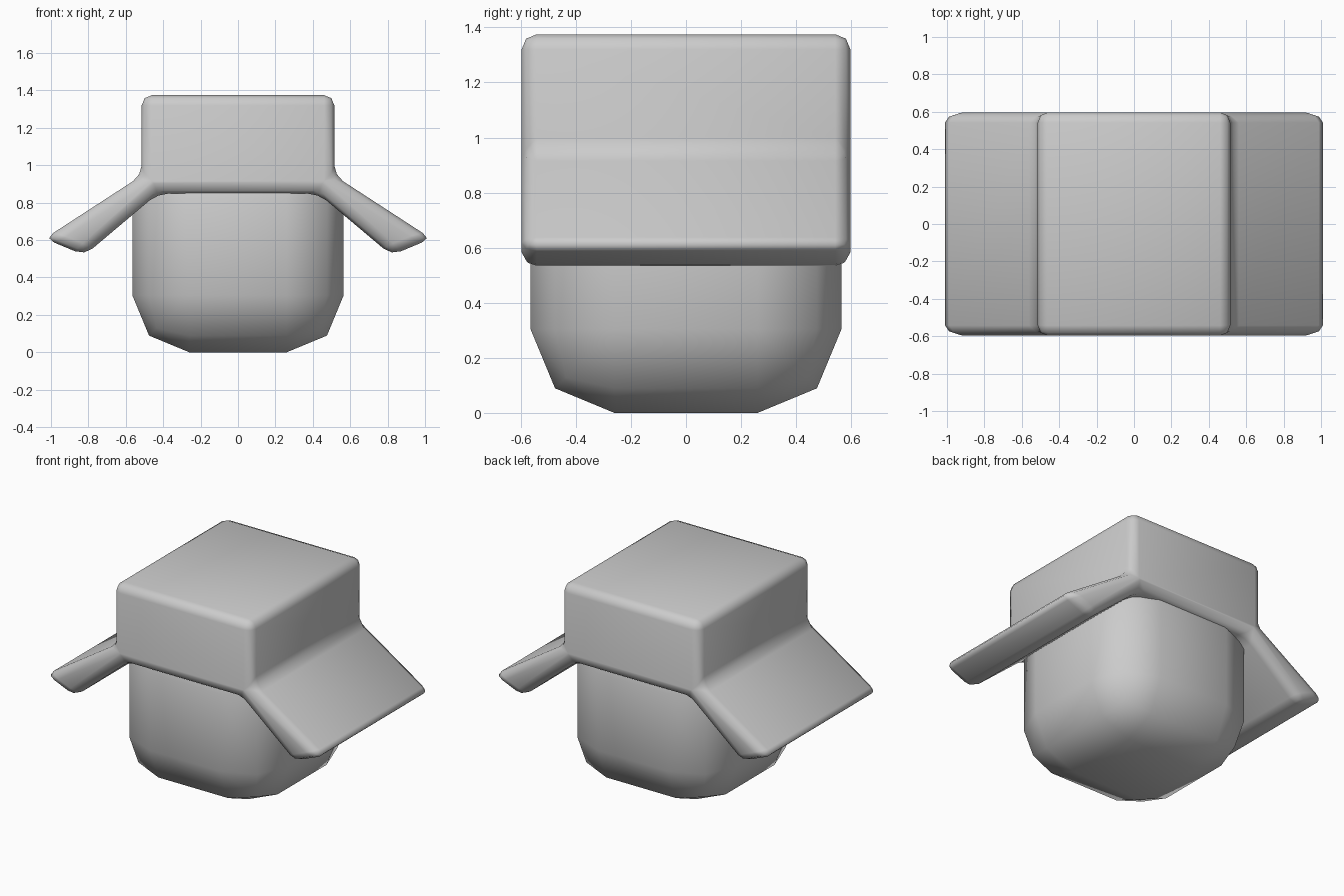
import bpy, bmesh

if "Cube" in bpy.data.objects:
    bpy.data.objects.remove(bpy.data.objects["Cube"])


def finish(bm, name, width):
    """Turn a bmesh into a rounded, smooth-shaded object."""
    bmesh.ops.recalc_face_normals(bm, faces=bm.faces[:])
    mesh = bpy.data.meshes.new(name)
    bm.to_mesh(mesh)
    bm.free()
    mesh.shade_smooth()
    obj = bpy.data.objects.new(name, mesh)
    bpy.context.collection.objects.link(obj)
    bevel = obj.modifiers.new("round_edges", 'BEVEL')
    bevel.width = width
    bevel.segments = 2
    bevel.limit_method = 'ANGLE'
    return obj


# Body: heavily rounded cube, its top tucked inside the cap
bm = bmesh.new()
bmesh.ops.create_cube(bm, size=1.13)
body = finish(bm, "body", 0.305)
body.location.z = 0.565

# Cap: front profile with drooping brims, extruded from front to back
half = [(0.515, 1.375), (0.515, 0.945), (1.034, 0.608), (0.82, 0.519), (0.43, 0.848)]
profile = half + [(-x, z) for x, z in reversed(half)]
bm = bmesh.new()
face = bm.faces.new([bm.verts.new((x, -0.597, z)) for x, z in profile])
ext = bmesh.ops.extrude_face_region(bm, geom=[face], use_keep_orig=True)
moved = [g for g in ext["geom"] if isinstance(g, bmesh.types.BMVert)]
bmesh.ops.translate(bm, verts=moved, vec=(0, 1.194, 0))
cap = finish(bm, "cap", 0.055)
